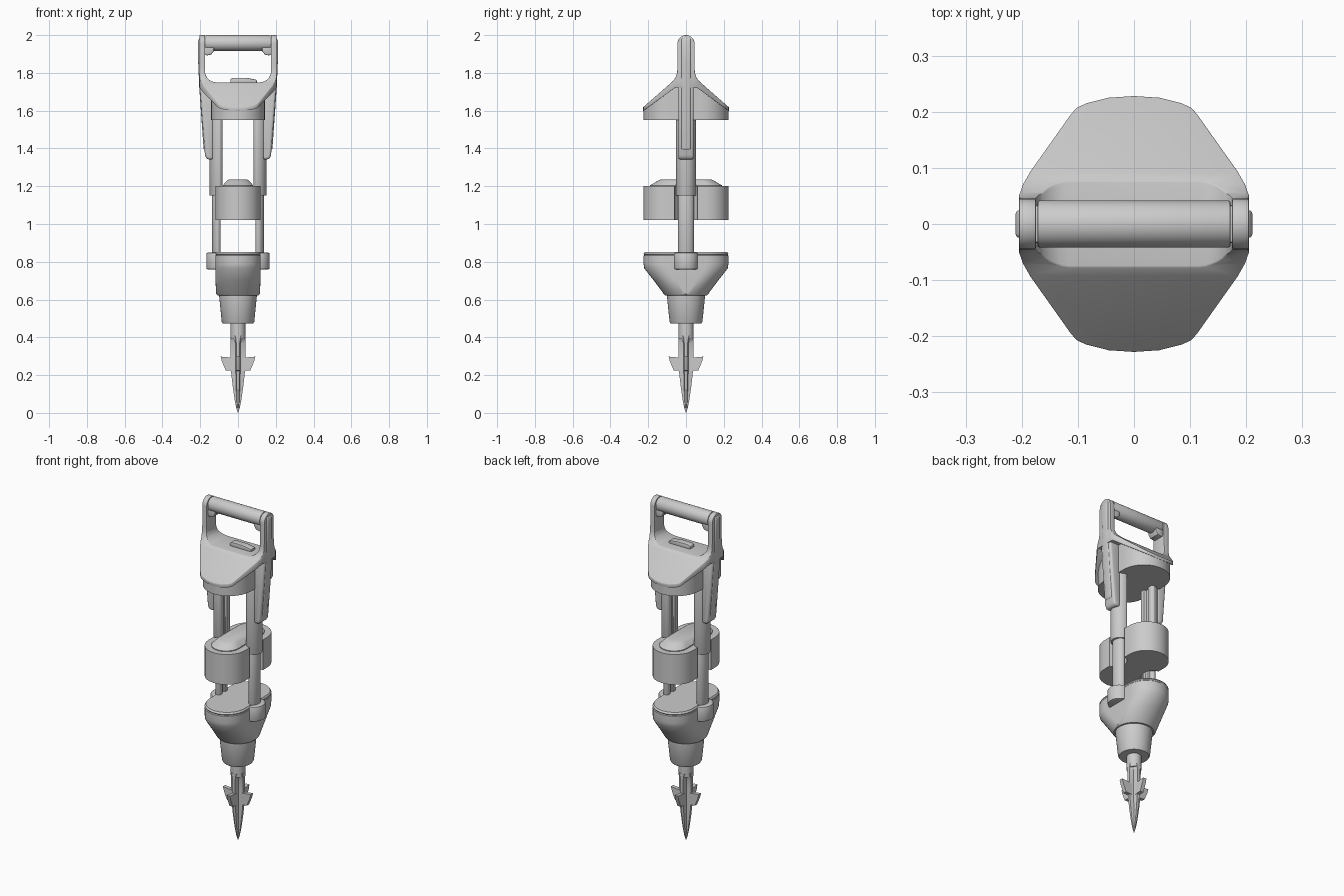
import bpy, bmesh
from math import sin, cos, pi

if "Cube" in bpy.data.objects:
    bpy.data.objects.remove(bpy.data.objects["Cube"])


def loft(name, rings):
    """Skin closed rings of 3D points and cap both ends."""
    bm = bmesh.new()
    vs = [[bm.verts.new(p) for p in r] for r in rings]
    n = len(vs[0])
    for a, b in zip(vs, vs[1:]):
        for i in range(n):
            bm.faces.new((a[i], a[(i + 1) % n], b[(i + 1) % n], b[i]))
    bm.faces.new(vs[0])
    bm.faces.new(vs[-1])
    bmesh.ops.recalc_face_normals(bm, faces=bm.faces)
    me = bpy.data.meshes.new(name)
    bm.to_mesh(me)
    bm.free()
    ob = bpy.data.objects.new(name, me)
    bpy.context.collection.objects.link(ob)
    return ob


def prism(name, pts, axis, a, b):
    """Extrude a 2D outline along an axis from a to b."""
    put = {'x': lambda p, t: (t, p[0], p[1]),
           'y': lambda p, t: (p[0], t, p[1]),
           'z': lambda p, t: (p[0], p[1], t)}[axis]
    return loft(name, [[put(p, t) for p in pts] for t in (a, b)])


def apply(ob, kind, **kw):
    m = ob.modifiers.new(kind, kind)
    for k, v in kw.items():
        setattr(m, k, v)
    bpy.context.view_layer.objects.active = ob
    bpy.ops.object.modifier_apply(modifier=m.name)


def boolean(ob, other, op):
    apply(ob, 'BOOLEAN', object=other, operation=op, solver='EXACT')
    bpy.data.objects.remove(other)


def bevel(ob, w, seg=2):
    apply(ob, 'BEVEL', width=w, segments=seg, limit_method='ANGLE', angle_limit=0.7)


def mirror(ob, y=False):
    apply(ob, 'MIRROR', use_axis=(not y, y, False), use_mirror_merge=False)


def both(half):
    """Mirror a half outline (first coordinate >= 0) into a closed one."""
    return half + [(-x, y) for x, y in reversed(half) if x > 1e-6]


def arc(cx, cy, rx, ry, a, b, n):
    return [(cx + rx * cos(a + (b - a) * i / n), cy + ry * sin(a + (b - a) * i / n))
            for i in range(n + 1)]


def stadium(hx, hy, n=20):
    d = hy - hx
    return arc(0, d, hx, hx, 0, pi, n) + arc(0, -d, hx, hx, pi, 2 * pi, n)


def stadium_loft(name, rows):
    return loft(name, [[(x, y, z) for x, y in stadium(hx, hy)] for z, hx, hy in rows])


# Hood and handle uprights: side profile trimmed by plan outline
side = arc(0, 1.955, .045, .045, pi / 2, 0, 8)
side[0] = (0, 2.0)
side += [(.045, 1.84), (.047, 1.80), (.055, 1.775), (.073, 1.753),
         (.228, 1.617), (.228, 1.598), (.06, 1.72), (0, 1.72)]
hood = prism('hood_and_handle_frame', both(side), 'x', -.3, .3)
q = [(.205, .05), (.198, .07), (.185, .093), (.112, .196), (.102, .207),
     (.085, .215), (.045, .225)]
plan = q + [(0, .228)] + [(-x, y) for x, y in reversed(q)]
plan += [(-x, -y) for x, y in q] + [(0, -.228)] + [(x, -y) for x, y in reversed(q)]
boolean(hood, prism('plan_cutter', plan, 'z', 1.4, 2.2), 'INTERSECT')
opening = [(.175, 2.1)] + arc(.115, 1.81, .06, .06, 0, -pi / 2, 8)
boolean(hood, prism('opening_cutter', both(opening), 'y', -.3, .3), 'DIFFERENCE')
bevel(hood, .004)

# Hood body underneath, top following the slopes
block = prism('hood_body', stadium(.142, .225), 'z', 1.55, 1.9)
roof = [(0, 1.735), (.063, 1.735), (.24, 1.597), (.24, 1.4), (0, 1.4)]
boolean(block, prism('roof_cutter', both(roof), 'x', -.3, .3), 'INTERSECT')

# Grip bar, its end supports and the button
grip = prism('grip_bar', arc(0, 1.958, .042, .042, 0, 2 * pi * 31 / 32, 31), 'x', -.172, .172)
bevel(grip, .004)
sup = prism('grip_support', [(.18, 1.95), (.125, 1.945), (.128, 1.915), (.142, 1.897),
                             (.165, 1.892), (.18, 1.90)], 'y', -.034, .034)
bevel(sup, .006)
mirror(sup)
button = prism('top_button', [(-.04, 1.745), (-.04, 1.766), (-.03, 1.773), (.05, 1.773),
                              (.10, 1.763), (.10, 1.745)], 'y', -.02, .02)
bevel(button, .004)

# Side arms below the hood with raised straps
arm = prism('side_arm', [(.13, 1.74), (.203, 1.74), (.192, 1.58), (.175, 1.365),
                         (.165, 1.342), (.13, 1.342)], 'y', -.041, .041)
bevel(arm, .012, 3)
mirror(arm)
strap = prism('side_strap', [(.19, 1.985), (.205, 1.985), (.211, 1.97), (.211, 1.86),
                             (.205, 1.72), (.182, 1.395), (.165, 1.385), (.185, 1.72)],
              'y', -.025, .025)
bevel(strap, .008, 3)
mirror(strap)


# Telescoping side columns with a grooved inner face
def column(name, xi, xo, ry, z0, z1):
    pts = arc(xi + .012, 0, xo - xi - .012, ry, -pi / 2, pi / 2, 16)
    g = [(xi, ry * .8), (xi, ry * .3), (xi + .015, ry * .25)]
    pts += g + [(x, -y) for x, y in reversed(g)]
    ob = prism(name, pts, 'z', z0, z1)
    bevel(ob, .003)
    mirror(ob)


column('upper_column', .083, .15, .053, 1.15, 1.72)
column('lower_column', .093, .137, .043, .80, 1.3)

# Sliding middle block, notched around the columns, with a raised cap
slider = stadium_loft('slider_block', [(1.02, .12, .225), (1.2, .12, .225)])
for s in (1, -1):
    notch = prism('notch_cutter', arc(s * .128, 0, .058, .063, 0, 2 * pi * 31 / 32, 31),
                  'z', .9, 1.3)
    boolean(slider, notch, 'DIFFERENCE')
stadium_loft('slider_cap', [(1.19, .08, .19), (1.205, .08, .19),
                            (1.228, .06, .15), (1.235, .05, .135)])

# Lower housing tapering from an oval to a round neck
stadium_loft('lower_housing', [(.622, .108, .110), (.63, .116, .118), (.70, .119, .17),
                               (.765, .12, .221), (.79, .12, .225), (.832, .12, .225),
                               (.836, .117, .221), (.842, .12, .225), (.852, .114, .218)])
socket = prism('column_socket', arc(.105, 0, .062, .064, -pi / 2, pi / 2, 20)
               + [(.04, .064), (.04, -.064)], 'z', .76, .848)
bevel(socket, .006)
mirror(socket)
stadium_loft('nose_cone', [(.66, .101, .102), (.62, .100, .101), (.482, .086, .087),
                           (.472, .080, .081)])

# Chisel bit: round shank, cross-shaped blade and barbs
stadium_loft('bit_shank', [(.39, .039, .040), (.49, .039, .040)])


def cross(z, r, w, c):
    pts = []
    for k in range(4):
        ca, sa = (1, 0, -1, 0)[k], (0, 1, 0, -1)[k]
        for x, y in ((r, -w), (r, w), (c, c)):
            pts.append((x * ca - y * sa, x * sa + y * ca, z))
    return pts


loft('bit_blade', [cross(*r) for r in (
    (.41, .04, .016, .028), (.395, .04, .012, .024), (.37, .04, .009, .013),
    (.30, .04, .009, .013), (.21, .036, .008, .012), (.14, .028, .007, .010),
    (.07, .018, .005, .008), (.025, .009, .003, .004), (0, .001, .0006, .0007))])
fin = [(.025, .287), (.04, .293), (.092, .298), (.085, .272), (.065, .225), (.025, .222)]
barb = prism('side_barb', fin, 'y', -.011, .011)
mirror(barb)
barb = prism('front_barb', [(-y, z) for y, z in fin], 'x', -.011, .011)
mirror(barb, y=True)

# Smooth curves, crisp edges
bpy.ops.object.select_all(action='SELECT')
bpy.ops.object.shade_smooth_by_angle(angle=.6)
